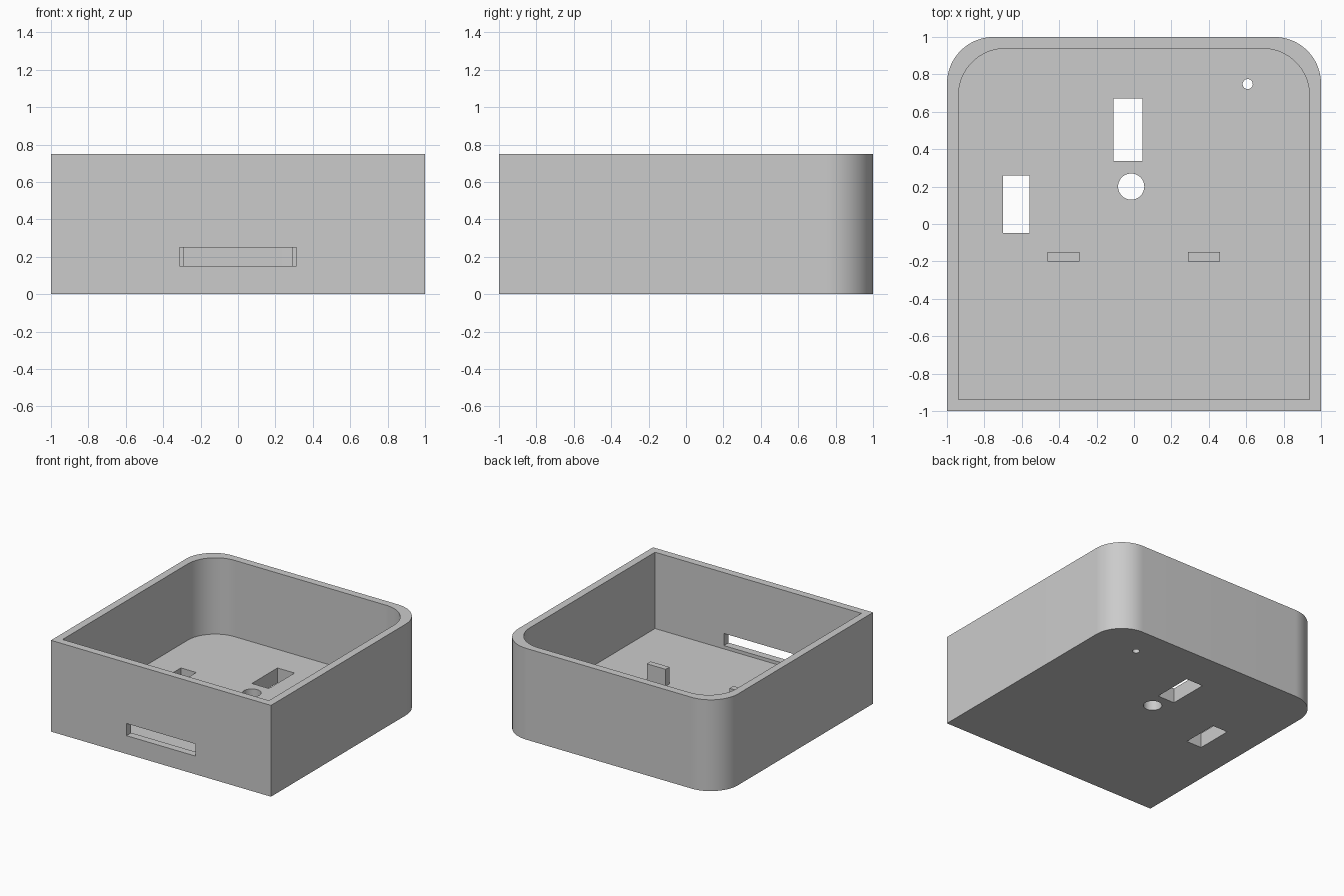
import bpy
import bmesh
from math import sin, cos, pi, radians

default = bpy.data.objects.get("Cube")
if default:
    bpy.data.objects.remove(default, do_unlink=True)

HEIGHT, FLOOR, WALL, RADIUS = 0.75, 0.123, 0.062, 0.25

grey = bpy.data.materials.new("plain grey")
grey.use_nodes = True
colour = (0.6, 0.6, 0.6, 1)
grey.diffuse_color = colour
grey.node_tree.nodes["Principled BSDF"].inputs["Base Color"].default_value = colour


def prism(name, outline, z0, z1):
    """Extrude a counter-clockwise outline from z0 up to z1."""
    bm = bmesh.new()
    base = bm.faces.new([bm.verts.new((x, y, z0)) for x, y in outline])
    top = bmesh.ops.extrude_face_region(bm, geom=[base], use_keep_orig=True)["geom"]
    moved = [v for v in top if isinstance(v, bmesh.types.BMVert)]
    bmesh.ops.translate(bm, verts=moved, vec=(0, 0, z1 - z0))
    bmesh.ops.recalc_face_normals(bm, faces=bm.faces)
    mesh = bpy.data.meshes.new(name)
    bm.to_mesh(mesh)
    bm.free()
    mesh.materials.append(grey)
    obj = bpy.data.objects.new(name, mesh)
    bpy.context.collection.objects.link(obj)
    return obj


def rect(x0, x1, y0, y1):
    return [(x0, y0), (x1, y0), (x1, y1), (x0, y1)]


def arc(cx, cy, r, start, end, steps):
    angles = [start + (end - start) * i / steps for i in range(steps + 1)]
    return [(cx + r * cos(a), cy + r * sin(a)) for a in angles]


def circle(cx, cy, r):
    return arc(cx, cy, r, 0, 2 * pi, 48)[:-1]


def tray_outline(half):
    """Square with square front corners and rounded back corners."""
    c = half - RADIUS
    return ([(-half, -half), (half, -half)]
            + arc(c, c, RADIUS, 0, pi / 2, 24)
            + arc(-c, c, RADIUS, pi / 2, pi, 24))


# Open tray
tray = prism("tray", tray_outline(1), 0, HEIGHT)

# Hollow, floor openings and front slot
cutters = [
    prism("hollow_cutter", tray_outline(1 - WALL), FLOOR, HEIGHT + 0.2),
    prism("centre_opening_cutter", rect(-0.11, 0.045, 0.337, 0.67), -0.1, 0.3),
    prism("side_opening_cutter", rect(-0.70, -0.56, -0.048, 0.258), -0.1, 0.3),
    prism("round_hole_cutter", circle(-0.015, 0.20, 0.07), -0.1, 0.3),
    prism("small_hole_cutter", circle(0.608, 0.748, 0.027), -0.1, 0.3),
    prism("front_slot_cutter", rect(-0.314, 0.312, -1.1, -0.9), 0.15, 0.25),
]
bpy.context.view_layer.objects.active = tray
for cutter in cutters:
    cutter.hide_render = True
    mod = tray.modifiers.new(cutter.name, 'BOOLEAN')
    mod.operation = 'DIFFERENCE'
    mod.solver = 'EXACT'
    mod.object = cutter
    bpy.ops.object.modifier_apply(modifier=mod.name)
    bpy.data.objects.remove(cutter, do_unlink=True)

bpy.ops.object.select_all(action='DESELECT')
tray.select_set(True)
bpy.ops.object.shade_smooth_by_angle(angle=radians(30))

# Upright tabs on the floor
for name, x0 in (("left_tab", 0.29), ("right_tab", -0.463)):
    prism(name, rect(x0, x0 + 0.171, -0.2, -0.15), FLOOR, 0.262)
